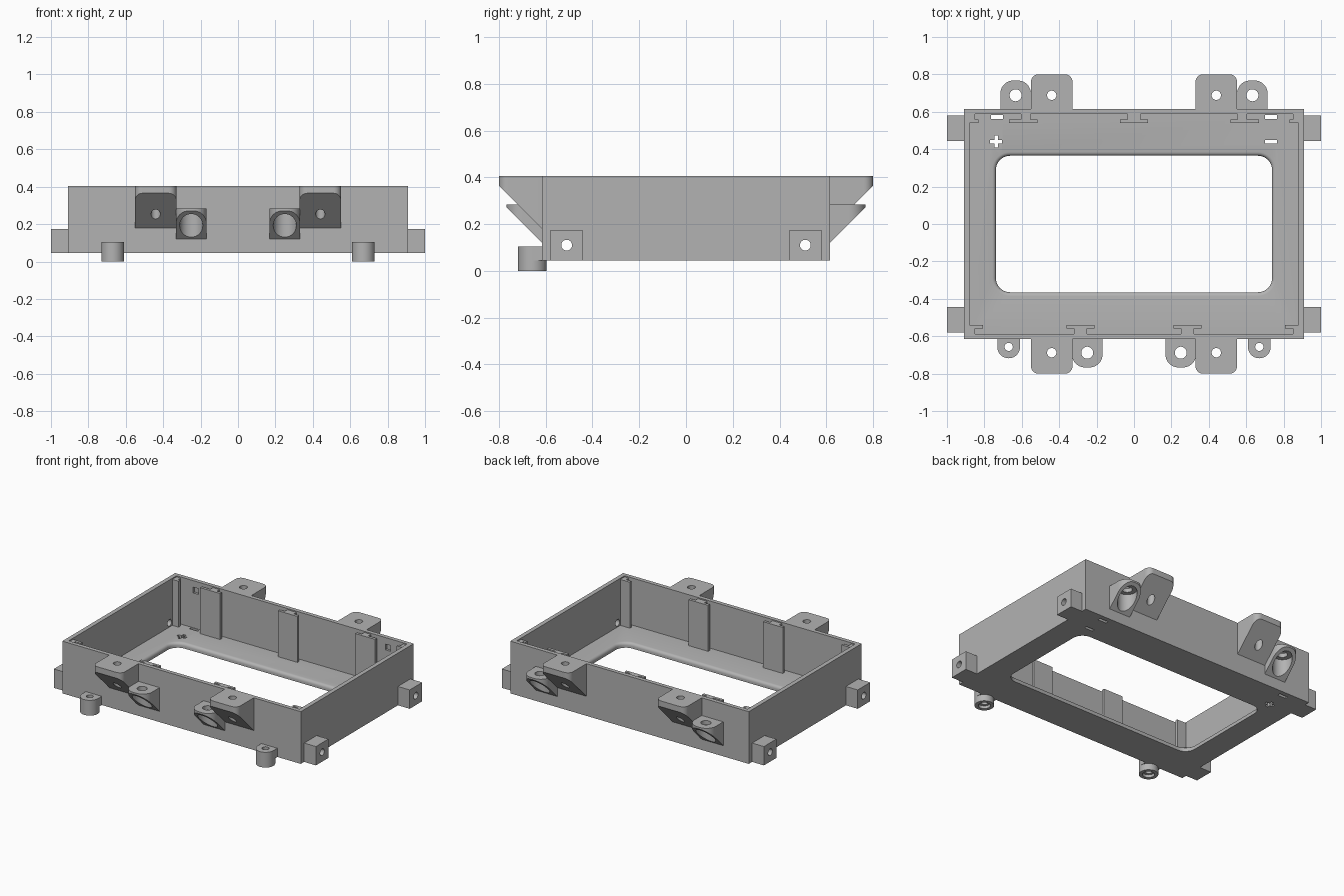
import bpy, bmesh, math

cube = bpy.data.objects.get("Cube")
if cube:
    bpy.data.objects.remove(cube)

grey = bpy.data.materials.new("plain grey")
grey.use_nodes = True
GREY = (0.45, 0.45, 0.45, 1)
grey.diffuse_color = GREY
grey.node_tree.nodes["Principled BSDF"].inputs["Base Color"].default_value = GREY

BASE, TOP, FLOOR = 0.045, 0.405, 0.08
WX, WY = 0.91, 0.615       # outer wall
IX, IY = 0.88, 0.587       # inner wall


def loft(name, rings):
    """Closed solid through matching rings of 3D points."""
    bm = bmesh.new()
    loops = [[bm.verts.new(p) for p in ring] for ring in rings]
    n = len(loops[0])
    for a, b in zip(loops, loops[1:]):
        for i in range(n):
            j = (i + 1) % n
            bm.faces.new((a[i], a[j], b[j], b[i]))
    bm.faces.new(loops[0])
    bm.faces.new(loops[-1])
    bmesh.ops.recalc_face_normals(bm, faces=bm.faces)
    mesh = bpy.data.meshes.new(name)
    bm.to_mesh(mesh)
    bm.free()
    mesh.materials.append(grey)
    ob = bpy.data.objects.new(name, mesh)
    bpy.context.collection.objects.link(ob)
    return ob


def rounded(cx, cy, hx, hy, r, steps=10):
    pts = []
    for k, (sx, sy) in enumerate([(1, 1), (-1, 1), (-1, -1), (1, -1)]):
        for i in range(steps + 1):
            a = math.pi / 2 * (k + i / steps)
            pts.append((cx + sx * (hx - r) + r * math.cos(a),
                        cy + sy * (hy - r) + r * math.sin(a)))
    return pts


def prism(name, outline, z0, z1):
    return loft(name, [[(x, y, z) for x, y in outline] for z in (z0, z1)])


def box(name, x0, x1, y0, y1, z0, z1):
    return prism(name, [(x0, y0), (x1, y0), (x1, y1), (x0, y1)], z0, z1)


def circle(x, y, r, n=32):
    return [(x + r * math.cos(2 * math.pi * i / n),
             y + r * math.sin(2 * math.pi * i / n)) for i in range(n)]


def cylinder(x, y, r, z0, z1):
    return prism("cutter", circle(x, y, r), z0, z1)


def combine(ob, tools, mode="DIFFERENCE"):
    """Apply each tool as a boolean, then remove the tools."""
    bpy.context.view_layer.objects.active = ob
    for tool in tools:
        tool.hide_render = True
        mod = ob.modifiers.new("cut", "BOOLEAN")
        mod.operation, mod.solver, mod.object = mode, "EXACT", tool
        bpy.ops.object.modifier_apply(modifier=mod.name)
        bpy.data.objects.remove(tool)


def side_hole(sx, y):
    """Cylinder along x through a side lug and the wall."""
    ring = circle(y, 0.11, 0.023)
    return loft("cutter", [[(sx * x, a, b) for a, b in ring] for x in (0.85, 1.02)])


# Open tray with the rounded window
frame = box("frame", -WX, WX, -WY, WY, BASE, TOP)
inside = box("cutter", -IX, IX, -IY, IY, FLOOR, TOP + 0.1)
flare = [(0, BASE - 0.02), (0, FLOOR - 0.02)]
flare += [(0.02 - 0.02 * math.cos(a), FLOOR - 0.02 + 0.02 * math.sin(a))
          for a in (math.pi / 8 * i for i in range(1, 5))]
flare.append((0.02, FLOOR + 0.02))
window = loft("cutter", [[(x, y, z) for x, y in
                          rounded(0, 0, 0.738 + d, 0.365 + d, 0.075 + d)]
                         for d, z in flare])
cuts = [inside, window]

# Polarity marks, floor slots and small wall pockets
for x, hx, hy in [(-0.737, 0.032, 0.01), (-0.737, 0.01, 0.032), (0.732, 0.032, 0.01)]:
    cuts.append(box("cutter", x - hx, x + hx, 0.44 - hy, 0.44 + hy, 0, 0.2))
for s in (-1, 1):
    x = s * 0.733
    cuts.append(box("cutter", x - 0.032, x + 0.032, 0.562, 0.583, 0, 0.2))
    cuts.append(box("cutter", x - 0.02, x + 0.02, 0.55, 0.603, 0.32, 0.36))
    for y in (-0.51, 0.51):
        cuts.append(side_hole(s, y))
combine(frame, cuts)

# Side mounting lugs
for sx, side in ((1, "left"), (-1, "right")):
    for sy, end in ((1, "back"), (-1, "front")):
        xs = sorted((sx * 0.9, sx * 1.0))
        lug = box(f"{end}_{side}_lug", *xs, sy * 0.511 - 0.068, sy * 0.511 + 0.068,
                  BASE, 0.175)
        combine(lug, [side_hole(sx, sy * 0.51)])


def bracket(name, x, sy, half, reach, r, top, lip, hole_r, bore):
    """Rounded shelf with a sloping underside against the wall."""
    inner = WY - 0.008
    plan = rounded(x, sy * (reach + inner - 0.1) / 2, half, (reach - inner + 0.1) / 2, r)
    plan = [(px, py if abs(py) > inner else sy * inner) for px, py in plan]
    # square off the wall end
    plan = [(x + math.copysign(half, px - x) if abs(py) <= inner else px, py)
            for px, py in plan]
    clean = []
    for p in plan:
        if not clean or math.dist(p, clean[-1]) > 1e-5:
            clean.append(p)
    under = [(px, py, top - lip - (reach - abs(py))) for px, py in clean]
    ob = loft(name, [under, [(px, py, top) for px, py in clean]])
    hy = sy * 0.688
    tools = [cylinder(x, hy, hole_r, 0, 0.6)]
    if bore:
        tools.append(cylinder(x, hy, bore, 0, top - 0.028))
    combine(ob, tools)


for sx, side in ((1, "left"), (-1, "right")):
    for sy, end, low_x in ((1, "back", 0.633), (-1, "front", 0.25)):
        bracket(f"{end}_{side}_upper_bracket", sx * 0.44, sy, 0.111, 0.80, 0.04,
                TOP, 0.04, 0.025, 0)
        bracket(f"{end}_{side}_lower_bracket", sx * low_x, sy, 0.082, 0.767, 0.07,
                0.283, 0.012, 0.032, 0.062)

    # Front feet: round post joined to the wall by a short web
    x = sx * 0.67
    foot = prism(f"front_{side}_foot", circle(x, -0.657, 0.061), 0, 0.105)
    web = box("web", x - 0.061, x + 0.061, -0.657, -WY + 0.008, BASE, 0.105)
    combine(foot, [web], "UNION")
    combine(foot, [cylinder(x, -0.657, 0.022, -0.1, 0.2),
                   cylinder(x, -0.657, 0.038, -0.1, 0.02)])


def rib(name, x, sy, stem, left, right):
    """Upright T-shaped guide: a stem on the wall and a wider head."""
    ys = lambda a, b: sorted((sy * a, sy * b))
    ob = box(name, x - left, x + right, *ys(0.541, 0.56), FLOOR - 0.005, TOP - 0.008)
    post = box("stem", x - stem, x + stem, *ys(0.55, IY + 0.006),
               FLOOR - 0.005, TOP - 0.008)
    combine(ob, [post], "UNION")


# Panel guides along the inner walls
rib("back_middle_guide", 0, 1, 0.035, 0.075, 0.075)
for sx, side in ((1, "left"), (-1, "right")):
    wide = (0.063, 0.09)
    rib(f"back_{side}_guide", sx * 0.578, 1, 0.025, *wide[::sx])
    rib(f"front_{side}_guide", sx * 0.285, -1, 0.035, 0.075, 0.075)
    for sy, end, w in ((1, "back", 0.05), (-1, "front", 0.075)):
        l, r = (w - 0.015, 0.02) if sx > 0 else (0.02, w - 0.015)
        rib(f"{end}_{side}_corner_guide", sx * 0.867, sy, 0.018, l, r)

# Smooth curved faces, keep hard edges
for ob in bpy.context.scene.objects:
    ob.select_set(ob.type == "MESH")
bpy.ops.object.shade_smooth_by_angle(angle=math.radians(30))
